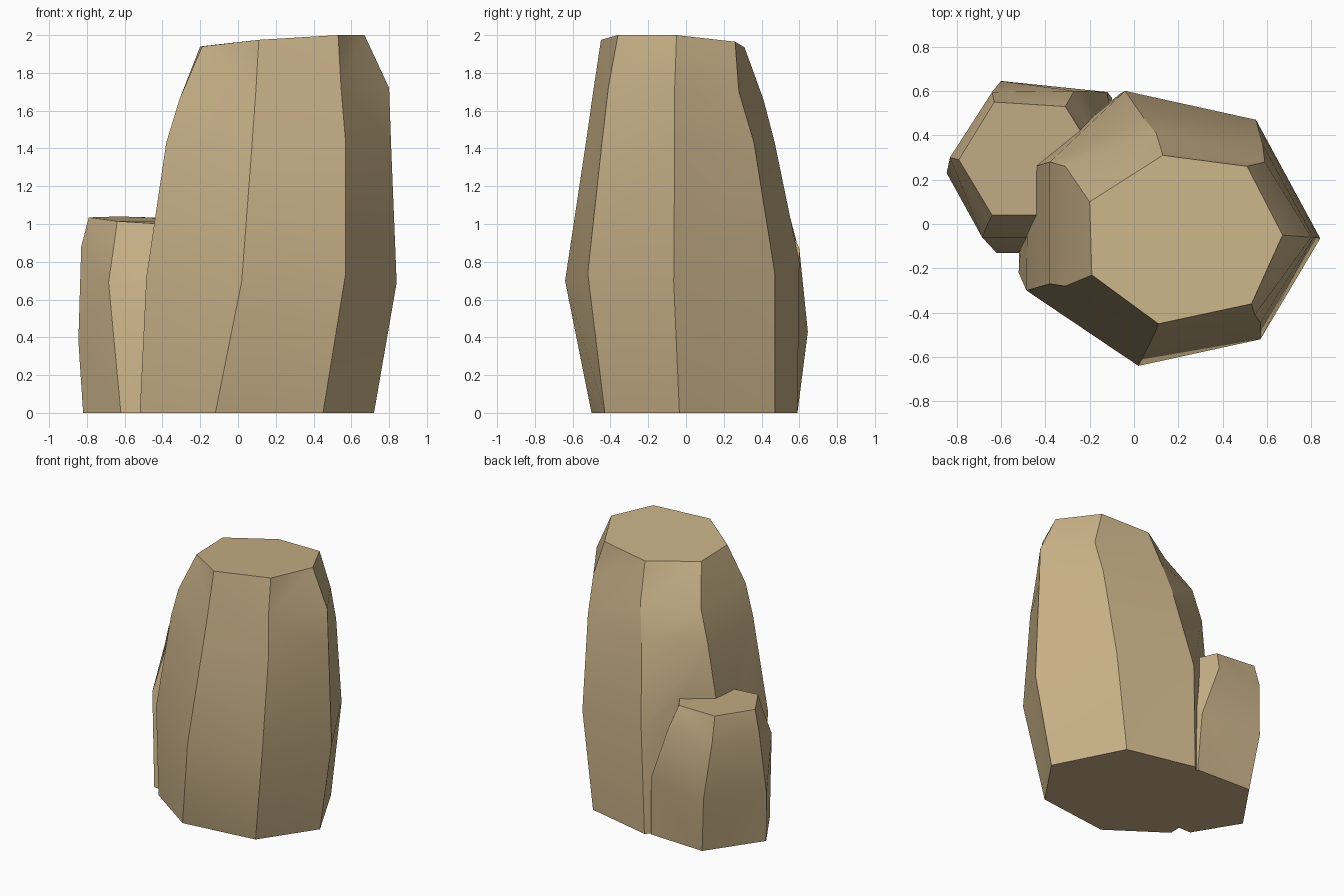
import bpy, bmesh, math

if "Cube" in bpy.data.objects:
    bpy.data.objects.remove(bpy.data.objects["Cube"])

stone = bpy.data.materials.new("tan stone")
stone.diffuse_color = (0.58, 0.44, 0.245, 1)
stone.use_nodes = True
stone.node_tree.nodes["Principled BSDF"].inputs["Base Color"].default_value = stone.diffuse_color


def rock(name, columns):
    """Faceted stone: each column is one vertical corner edge, listed top to bottom."""
    bm = bmesh.new()
    cols = [[bm.verts.new(p) for p in c] for c in columns]
    for i, a in enumerate(cols):
        b = cols[(i + 1) % len(cols)]
        for k in range(len(a) - 1):
            bm.faces.new((a[k], a[k + 1], b[k + 1], b[k]))
    bm.faces.new([c[0] for c in cols])
    bm.faces.new([c[-1] for c in reversed(cols)])
    bmesh.ops.triangulate(bm, faces=[f for f in bm.faces if len(f.verts) == 4])
    bmesh.ops.recalc_face_normals(bm, faces=bm.faces)
    me = bpy.data.meshes.new(name)
    bm.to_mesh(me)
    bm.free()
    me.materials.append(stone)
    ob = bpy.data.objects.new(name, me)
    bpy.context.collection.objects.link(ob)
    return ob


# Tall seven-sided boulder, corners counter-clockwise from the front
tall = rock("boulder", [
    [(.11, -.45, 1.975), (.095, -.49, 1.71), (.075, -.53, 1.43), (.02, -.64, .7), (-.12, -.50, 0)],
    [(.53, -.36, 2.0), (.545, -.41, 1.73), (.57, -.445, 1.43), (.57, -.52, .74), (.45, -.43, 0)],
    [(.67, -.05, 2.0), (.80, -.06, 1.72), (.81, -.06, 1.43), (.84, -.065, .69), (.72, -.035, 0)],
    [(.51, .26, 1.965), (.59, .28, 1.70), (.58, .36, 1.43), (.55, .47, .74), (.46, .47, 0)],
    [(.13, .31, 1.935), (.10, .41, 1.66), (.05, .47, 1.43), (-.04, .60, .8), (-.06, .59, 0)],
    [(-.20, .10, 1.94), (-.31, .26, 1.66), (-.38, .28, 1.43), (-.48, .25, .72), (-.51, .2, 0)],
    [(-.19, -.23, 1.94), (-.31, -.28, 1.66), (-.38, -.27, 1.43), (-.485, -.30, .72), (-.52, -.22, 0)],
])

# Short boulder leaning into the tall one
short = rock("short_boulder", [
    [(-.64, .04, 1.015), (-.655, .01, .9), (-.685, -.06, .69), (-.62, -.13, 0)],
    [(-.25, .04, .99), (-.25, .01, .9), (-.25, -.06, .69), (-.25, -.13, 0)],
    [(-.16, .29, 1.01), (-.13, .29, .87), (-.08, .3, .45), (-.06, .3, 0)],
    [(-.31, .53, 1.03), (-.27, .60, .87), (-.12, .595, .45), (-.10, .57, 0)],
    [(-.63, .55, 1.04), (-.64, .595, .87), (-.60, .645, .43), (-.55, .59, 0)],
    [(-.79, .29, 1.035), (-.83, .30, .88), (-.845, .23, .38), (-.82, .20, 0)],
])

# Fuse the two stones
union = tall.modifiers.new("fuse", 'BOOLEAN')
union.operation = 'UNION'
union.solver = 'EXACT'
union.object = short
bpy.context.view_layer.objects.active = tall
tall.select_set(True)
bpy.ops.object.modifier_apply(modifier="fuse")
bpy.data.objects.remove(short)
bpy.ops.object.shade_smooth_by_angle(angle=math.radians(30))
